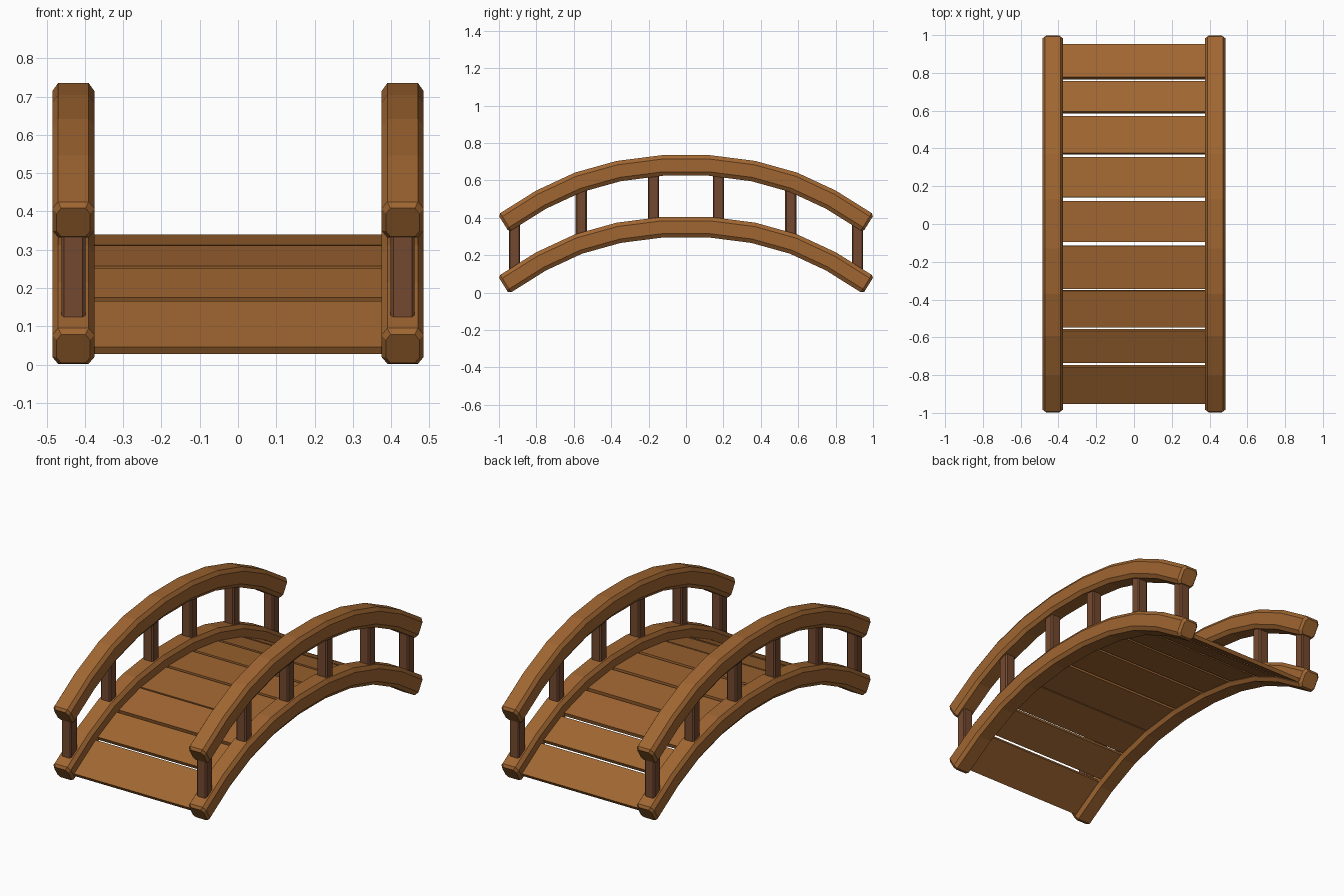
import bpy
import bmesh
from mathutils import Vector

if "Cube" in bpy.data.objects:
    bpy.data.objects.remove(bpy.data.objects["Cube"])


def material(name, rgb):
    m = bpy.data.materials.new(name)
    m.diffuse_color = (*rgb, 1)
    m.use_nodes = True
    m.node_tree.nodes["Principled BSDF"].inputs["Base Color"].default_value = m.diffuse_color
    return m


WOOD = material("warm wood", (0.352, 0.133, 0.031))
DARK = material("dark wood", (0.175, 0.066, 0.028))

RAIL_X = 0.43
RISE = 0.33  # handrail height above the lower beam
# centre line of the lower beam, one half (y, z)
HALF = [(0.125, 0.35), (0.36, 0.32), (0.575, 0.26), (0.775, 0.167), (0.964, 0.0485)]
ARC = [(-y, z) for y, z in reversed(HALF)] + HALF


def arc_z(y):
    for (y0, z0), (y1, z1) in zip(ARC, ARC[1:]):
        if y <= y1:
            return z0 + (z1 - z0) * (y - y0) / (y1 - y0)
    return ARC[-1][1]


def finish(bm, name, mat, mirror=False):
    bmesh.ops.recalc_face_normals(bm, faces=bm.faces[:])
    me = bpy.data.meshes.new(name)
    bm.to_mesh(me)
    bm.free()
    me.materials.append(mat)
    ob = bpy.data.objects.new(name, me)
    bpy.context.collection.objects.link(ob)
    if mirror:
        mod = ob.modifiers.new("Mirror", 'MIRROR')
        mod.use_axis[0] = True
        mod.use_mirror_merge = False
    return ob


def sweep(bm, path, hw, hh, cx, ch, cap=0.0):
    """Chamfered box section swept along a (y, z) path, with optional bevelled ends."""
    pts = [Vector(p) for p in path]
    section = [(hw, -hh + ch), (hw, hh - ch), (hw - cx, hh), (-hw + cx, hh),
               (-hw, hh - ch), (-hw, -hh + ch), (-hw + cx, -hh), (hw - cx, -hh)]
    dirs = [(b - a).normalized() for a, b in zip(pts, pts[1:])]
    stations = []
    for i, p in enumerate(pts):
        a, b = dirs[max(i - 1, 0)], dirs[min(i, len(dirs) - 1)]
        t = (a + b).normalized()
        stations.append((p, Vector((-t.y, t.x)) / t.dot(b), 0.0))
    if cap:
        n0, n1 = stations[0][1], stations[-1][1]
        stations.insert(0, (pts[0] - dirs[0] * cap, n0, cap))
        stations.append((pts[-1] + dirs[-1] * cap, n1, cap))
    rings = []
    for p, n, inset in stations:
        sx, sz = 1 - inset * 0.8 / hw, 1 - inset * 0.8 / hh
        ring = []
        for x, h in section:
            q = p + n * h * sz
            ring.append(bm.verts.new((RAIL_X + x * sx, q.x, q.y)))
        rings.append(ring)
    for r0, r1 in zip(rings, rings[1:]):
        for k in range(8):
            j = (k + 1) % 8
            bm.faces.new((r0[k], r0[j], r1[j], r1[k]))
    bm.faces.new(rings[0])
    bm.faces.new(rings[-1])


# arched lower beams and handrails
for name, dz in (("lower_beam", 0.0), ("handrail", RISE)):
    bm = bmesh.new()
    sweep(bm, [(y, z + dz) for y, z in ARC], 0.055, 0.055, 0.015, 0.021, cap=0.014)
    finish(bm, name, WOOD, mirror=True)

# upright posts between beam and handrail
bm = bmesh.new()
for y in (-0.917, -0.56, -0.174, 0.174, 0.56, 0.917):
    z = arc_z(y)
    sweep(bm, [(y, z + 0.01), (y, z + RISE - 0.01)], 0.0315, 0.03, 0.007, 0.007)
finish(bm, "posts", DARK, mirror=True)

# deck planks of uneven width following the arch
PLANKS = [(-0.952, -0.757), (-0.737, -0.566), (-0.547, -0.354), (-0.345, -0.116),
          (-0.096, 0.122), (0.142, 0.354), (0.375, 0.571), (0.595, 0.757), (0.778, 0.952)]
for i, (y0, y1) in enumerate(PLANKS):
    a, b = (Vector((0, y, arc_z(y) - 0.01)) for y in (y0, y1))
    d = (b - a).normalized()
    down = Vector((0, d.z, -d.y)) * 0.022
    bm = bmesh.new()
    profile = [bm.verts.new(p + Vector((-0.39, 0, 0))) for p in (a, b, b + down, a + down)]
    face = bm.faces.new(profile)
    ext = bmesh.ops.extrude_face_region(bm, geom=[face])
    bmesh.ops.translate(bm, vec=(0.78, 0, 0),
                        verts=[g for g in ext["geom"] if isinstance(g, bmesh.types.BMVert)])
    finish(bm, f"deck_plank_{i + 1}", WOOD)
